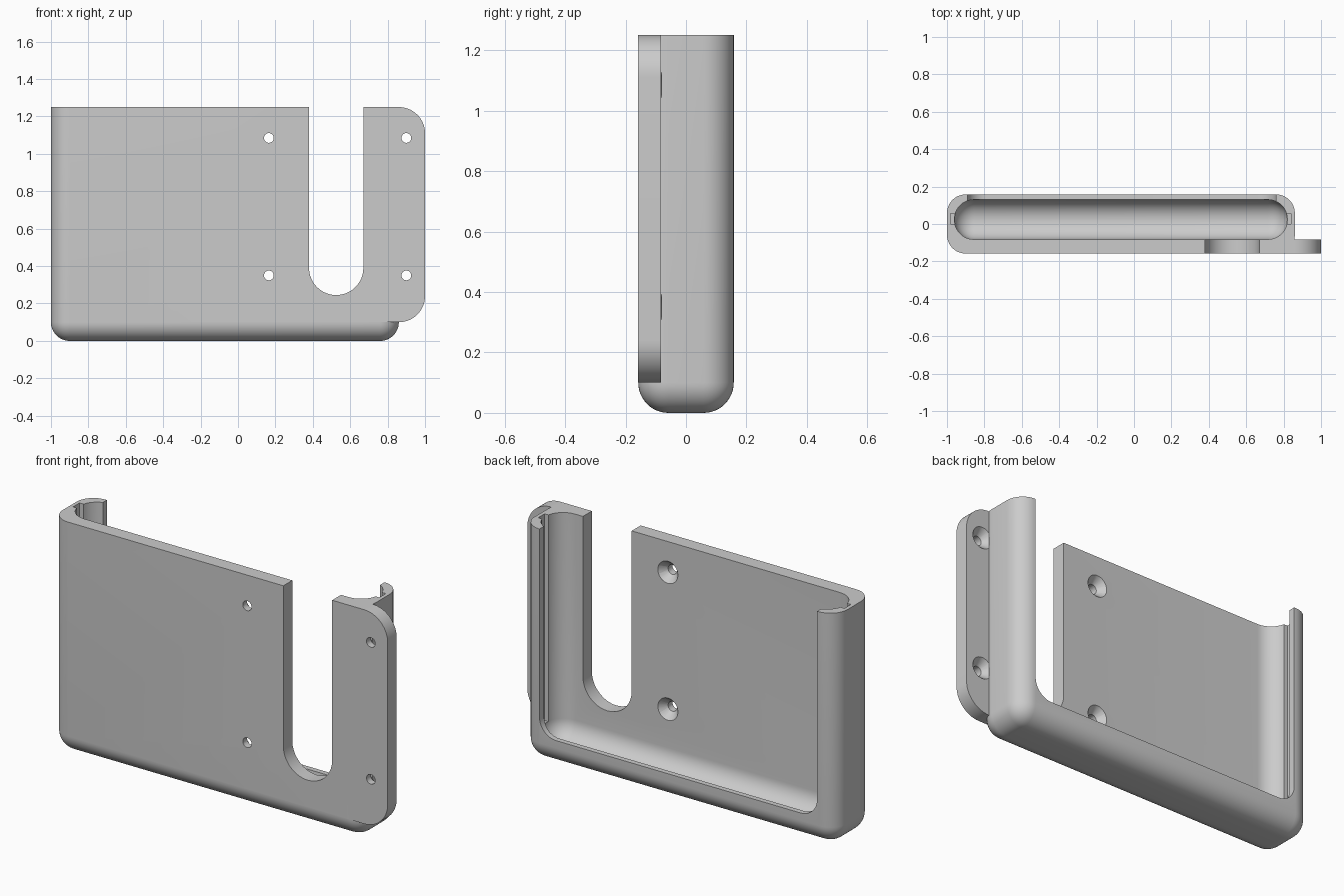
import bpy, bmesh, math
from mathutils import Matrix, Vector

if "Cube" in bpy.data.objects:
    bpy.data.objects.remove(bpy.data.objects["Cube"])

TOP, FRONT, BACK, INNER = 1.25, -0.158, 0.158, -0.082

grey = bpy.data.materials.new("light grey plastic")
grey.diffuse_color = (0.6, 0.6, 0.6, 1)
grey.use_nodes = True
grey.node_tree.nodes["Principled BSDF"].inputs["Base Color"].default_value = grey.diffuse_color


def finish(name, bm):
    bmesh.ops.recalc_face_normals(bm, faces=bm.faces[:])
    me = bpy.data.meshes.new(name)
    bm.to_mesh(me)
    bm.free()
    me.materials.append(grey)
    ob = bpy.data.objects.new(name, me)
    bpy.context.collection.objects.link(ob)
    return ob


def box(name, lo, hi, radius=0, segments=12):
    """Box whose edges are rounded everywhere except around the top."""
    bm = bmesh.new()
    bmesh.ops.create_cube(bm, size=1)
    lo, hi = Vector(lo), Vector(hi)
    for v in bm.verts:
        v.co = Vector([lo[i] + (v.co[i] + 0.5) * (hi[i] - lo[i]) for i in range(3)])
    if radius:
        edges = [e for e in bm.edges if min(v.co.z for v in e.verts) < hi.z - 1e-4]
        bmesh.ops.bevel(bm, geom=edges, offset=radius, segments=segments,
                        profile=0.5, affect='EDGES', clamp_overlap=True)
    return finish(name, bm)


def plate(name, corners, y0, y1, n=16):
    """Outline in x, z with a radius per corner, extruded from y0 to y1."""
    bm = bmesh.new()
    verts = []
    for i, (x, z, r) in enumerate(corners):
        p = Vector((x, z))
        if not r:
            verts.append(bm.verts.new((x, y0, z)))
            continue
        a = (Vector(corners[i - 1][:2]) - p).normalized()
        b = (Vector(corners[(i + 1) % len(corners)][:2]) - p).normalized()
        for k in range(n + 1):
            t = k / n * math.pi / 2
            q = p + a * r * (1 - math.sin(t)) + b * r * (1 - math.cos(t))
            verts.append(bm.verts.new((q.x, y0, q.y)))
    bmesh.ops.remove_doubles(bm, verts=verts, dist=1e-5)
    face = bm.faces.new([v for v in verts if v.is_valid])
    ext = bmesh.ops.extrude_face_region(bm, geom=[face])
    for g in ext["geom"]:
        if isinstance(g, bmesh.types.BMVert):
            g.co.y = y1
    return finish(name, bm)


def cone(name, x, z, y0, y1, r0, r1):
    bm = bmesh.new()
    m = Matrix.Translation((x, (y0 + y1) / 2, z)) @ Matrix.Rotation(-math.pi / 2, 4, 'X')
    bmesh.ops.create_cone(bm, cap_ends=True, segments=32, radius1=r0, radius2=r1,
                          depth=y1 - y0, matrix=m)
    return finish(name, bm)


def combine(target, tool, operation='DIFFERENCE'):
    tool.hide_render = True
    mod = target.modifiers.new("combine", 'BOOLEAN')
    mod.operation, mod.solver, mod.object = operation, 'EXACT', tool
    bpy.context.view_layer.objects.active = target
    bpy.ops.object.modifier_apply(modifier=mod.name)
    bpy.data.objects.remove(tool)


# Rounded pocket body with a mounting flange on the right
holder = box("wall_holder", (-1, FRONT, 0), (0.86, BACK, TOP), 0.1)
flange = plate("flange", [(0.72, 0.1, 0), (1, 0.1, 0.14), (1, TOP, 0.14), (0.72, TOP, 0)],
               FRONT, INNER)
combine(holder, flange, 'UNION')

# Hollow pocket, open at the top
combine(holder, box("pocket", (-0.96, INNER, 0.04), (0.82, 0.13, 1.5), 0.104))

# Side grooves
for x in (-0.98, 0.78):
    combine(holder, box("groove", (x, 0, 0.14), (x + 0.06, 0.055, 1.5)))

# Wide opening in the back wall
combine(holder, plate("back_opening", [(-0.89, 0.14, 0.1), (0.76, 0.14, 0.1),
                                       (0.76, 1.5, 0), (-0.89, 1.5, 0)], 0.05, 0.3))

# Round-bottomed slot in the front wall
combine(holder, plate("front_slot", [(0.38, 0.245, 0.145), (0.67, 0.245, 0.145),
                                     (0.67, 1.5, 0), (0.38, 1.5, 0)], -0.3, -0.02))

# Countersunk screw holes
for x in (0.165, 0.9):
    for z in (0.35, 1.085):
        combine(holder, cone("screw_hole", x, z, -0.25, -0.07 if x < 0.5 else INNER, 0.026, 0.026))
        combine(holder, cone("countersink", x, z, -0.122, INNER + 0.0005, 0.025, 0.06))

bpy.ops.object.select_all(action='DESELECT')
holder.select_set(True)
bpy.context.view_layer.objects.active = holder
bpy.ops.object.shade_smooth_by_angle(angle=math.radians(30))
